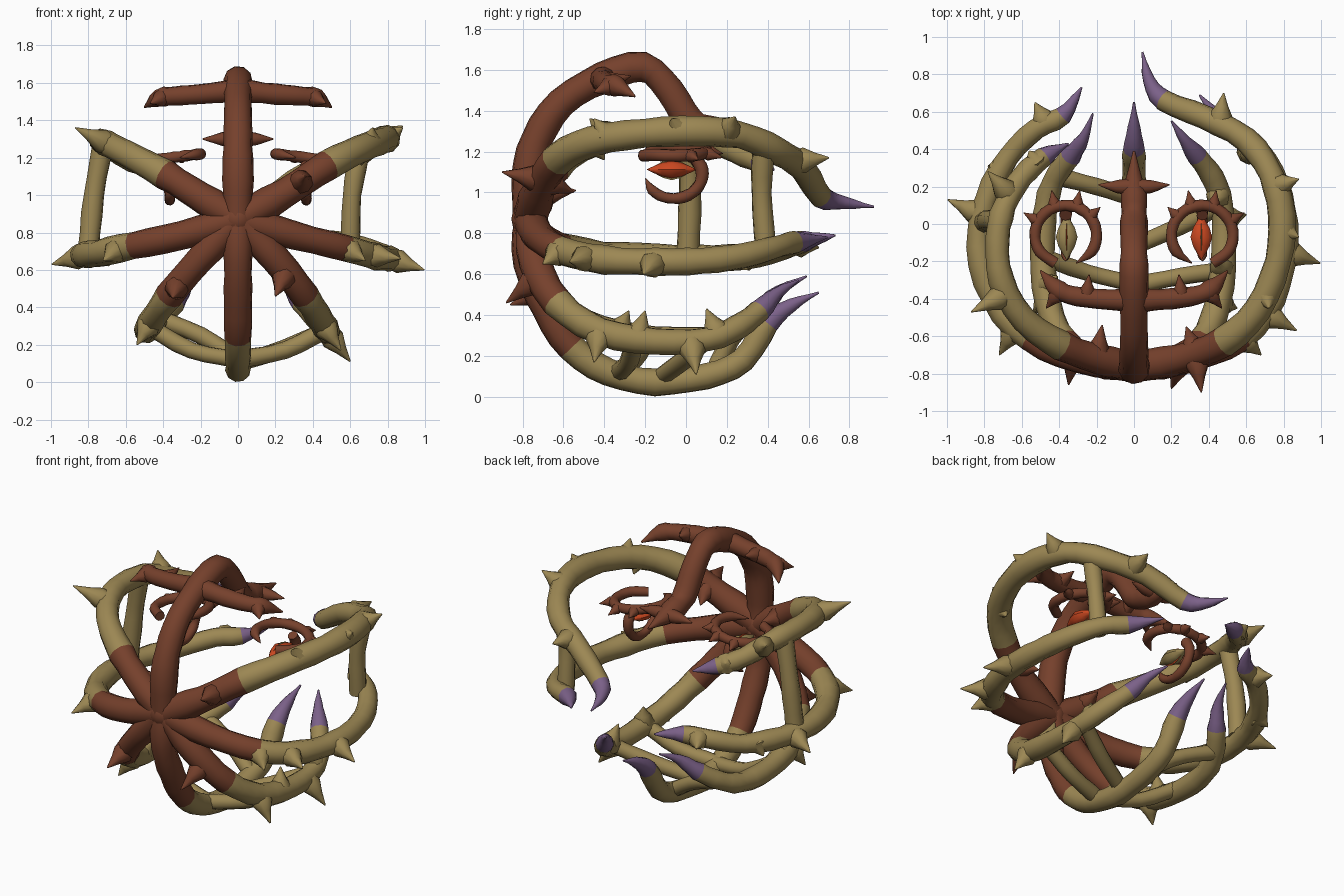
import bpy, bmesh, math, random
from mathutils import Vector as V

random.seed(4)
cube = bpy.data.objects.get("Cube")
if cube:
    bpy.data.objects.remove(cube)


def material(name, rgb):
    m = bpy.data.materials.new(name)
    m.use_nodes = True
    m.diffuse_color = (*rgb, 1)
    m.node_tree.nodes["Principled BSDF"].inputs["Base Color"].default_value = (*rgb, 1)
    return m


BARK, TAN, PURPLE, ORANGE = 0, 1, 2, 3
MATS = [material("red brown bark", (0.18, 0.052, 0.025)),
        material("tan wood", (0.335, 0.245, 0.088)),
        material("purple tip", (0.2, 0.12, 0.25)),
        material("orange eye", (0.6, 0.065, 0.015))]


def smooth_path(pts, n=3):
    """Catmull-Rom samples as (point, control index)."""
    p = [V(q) for q in pts]
    p = [2 * p[0] - p[1]] + p + [2 * p[-1] - p[-2]]
    out = []
    for i in range(1, len(p) - 2):
        a, b, c, d = p[i - 1:i + 3]
        for k in range(n):
            t = k / n
            out.append((0.5 * (2 * b + (c - a) * t + (2 * a - 5 * b + 4 * c - d) * t * t
                               + (3 * b - a - 3 * c + d) * t ** 3), i - 1 + t))
    return out + [(p[-2], len(pts) - 1)]


def add_tube(bm, samples, radius, colour, sides=10):
    """Skin a path; radius and colour are functions of the control index."""
    rings, side = [], None
    for i, (p, u) in enumerate(samples):
        d = (samples[min(i + 1, len(samples) - 1)][0] - samples[max(i - 1, 0)][0]).normalized()
        if side is None:
            side = d.orthogonal()
        side = (side - d * side.dot(d)).normalized()
        other = d.cross(side)
        r = radius(u)
        rings.append([bm.verts.new(p + r * (side * math.cos(a) + other * math.sin(a)))
                      for a in (math.tau * k / sides for k in range(sides))])
    for i in range(len(rings) - 1):
        for k in range(sides):
            j = (k + 1) % sides
            f = bm.faces.new((rings[i][k], rings[i][j], rings[i + 1][j], rings[i + 1][k]))
            f.material_index = colour(samples[i][1])
    for ring, u in ((rings[0][::-1], 0), (rings[-1], samples[-1][1])):
        bm.faces.new(ring).material_index = colour(u)


def add_thorn(bm, samples, tip, width, colour):
    """Flared cone growing out of the nearest place on a path."""
    tip = V(tip)
    base, u = min(samples, key=lambda s: (s[0] - tip).length)
    shape = {0: 0.8, 0.28: 0.92, 0.6: 0.48, 1: 0.05}
    add_tube(bm, [(base.lerp(tip, t), t) for t in shape],
             lambda t: width * shape[t], lambda _: colour(u), 9)


def finish(name, bm):
    bmesh.ops.recalc_face_normals(bm, faces=bm.faces)
    me = bpy.data.meshes.new(name)
    bm.to_mesh(me)
    bm.free()
    for m in MATS:
        me.materials.append(m)
    ob = bpy.data.objects.new(name, me)
    bpy.context.collection.objects.link(ob)
    bpy.ops.object.select_all(action='DESELECT')
    bpy.context.view_layer.objects.active = ob
    ob.select_set(True)
    bpy.ops.object.shade_smooth_by_angle(angle=math.radians(50))


def branch(name, pts, r0, r1, bark_to, purple_from=99, thorns=(), width=0.07, point=True):
    """Tapering limb: bark, then tan, then a purple claw, with thorns."""
    last = len(pts) - 1
    start = min(purple_from, last - 1)

    def radius(u):
        r = r0 + (r1 - r0) * min(u / start, 1)
        if point and u > start:
            r *= max(0.06, 1 - (u - start) / (last - start)) ** 0.85
        return r * random.uniform(0.94, 1.07)

    def colour(u):
        return BARK if u < bark_to else PURPLE if u >= purple_from else TAN

    bm = bmesh.new()
    path = smooth_path(pts)
    add_tube(bm, path, radius, colour)
    for tip in thorns:
        add_thorn(bm, path, tip, width, colour)
    finish(name, bm)


HUB = (0, -0.765, 0.87)

# Hub where all the limbs meet
bm = bmesh.new()
bmesh.ops.create_uvsphere(bm, u_segments=12, v_segments=8, radius=0.09)
bmesh.ops.translate(bm, verts=bm.verts, vec=HUB)
finish("hub", bm)

# Crest limb over the top, and the keel limb underneath
branch("crest_limb", [(0, -0.75, 0.74), (0, -0.77, 0.9), (0, -0.77, 1.08), (0, -0.73, 1.26), (0, -0.61, 1.44),
                      (0, -0.41, 1.56), (0, -0.21, 1.615), (0, -0.08, 1.5), (0, 0.02, 1.35), (0, 0.16, 1.3),
                      (0, 0.39, 1.28)],
       0.085, 0.068, 99)
branch("keel_limb", [HUB, (0, -0.77, 0.65), (0, -0.68, 0.43), (0, -0.56, 0.24), (0, -0.38, 0.12), (0, -0.15, 0.07),
                     (0, 0.1, 0.1), (0, 0.28, 0.18), (0, 0.4, 0.36), (0, 0.52, 0.45), (0, 0.65, 0.51)],
       0.078, 0.06, 3, 8)

# Upper limbs: the left one is longer
branch("left_upper_limb", [HUB, (0.25, -0.72, 1.01), (0.48, -0.63, 1.16), (0.66, -0.46, 1.25), (0.77, -0.2, 1.29),
                           (0.79, 0.05, 1.3), (0.73, 0.27, 1.28), (0.6, 0.45, 1.2), (0.38, 0.57, 1.12),
                           (0.16, 0.66, 0.98), (0.08, 0.77, 0.95), (0.045, 0.92, 0.93)],
       0.085, 0.06, 2, 9,
       [(0.48, 0.7, 1.17), (0.88, 0.24, 1.37), (0.88, -0.07, 1.36), (0.72, -0.45, 1.36),
        (0.36, -0.9, 1.1), (0.28, -0.55, 1.0), (0.66, -0.4, 1.16)])
branch("right_upper_limb", [HUB, (-0.2, -0.72, 0.99), (-0.39, -0.65, 1.11), (-0.59, -0.51, 1.22), (-0.71, -0.3, 1.28),
                            (-0.73, -0.08, 1.29), (-0.69, 0.1, 1.27), (-0.6, 0.25, 1.2), (-0.48, 0.36, 1.15),
                            (-0.35, 0.43, 1.11)],
       0.085, 0.055, 2, 8,
       [(-0.87, -0.47, 1.36), (-0.78, 0.28, 1.33), (-0.17, -0.54, 1.01), (-0.56, 0.39, 1.2)])

# Middle limbs
branch("left_middle_limb", [HUB, (0.3, -0.72, 0.785), (0.58, -0.61, 0.715), (0.74, -0.4, 0.67), (0.81, -0.15, 0.66),
                            (0.8, 0.08, 0.665), (0.74, 0.28, 0.69), (0.62, 0.45, 0.735), (0.49, 0.53, 0.755),
                            (0.35, 0.69, 0.78)],
       0.08, 0.054, 2, 8,
       [(0.995, -0.21, 0.6), (0.87, -0.57, 0.66), (0.68, -0.7, 0.65)])
branch("right_middle_limb", [HUB, (-0.3, -0.72, 0.785), (-0.56, -0.61, 0.73), (-0.75, -0.4, 0.69), (-0.83, -0.12, 0.68),
                             (-0.79, 0.13, 0.68), (-0.67, 0.36, 0.69), (-0.52, 0.51, 0.74), (-0.38, 0.58, 0.76),
                             (-0.28, 0.73, 0.79)],
       0.08, 0.054, 2, 8,
       [(-0.995, 0.13, 0.63), (-0.72, -0.7, 0.65), (-0.53, 0.65, 0.73), (-0.78, 0.31, 0.62)])

# Lower limbs
branch("left_lower_limb", [HUB, (0.2, -0.74, 0.66), (0.36, -0.63, 0.46), (0.45, -0.42, 0.32), (0.48, -0.15, 0.27),
                           (0.47, 0.1, 0.28), (0.42, 0.25, 0.34), (0.34, 0.36, 0.42), (0.27, 0.45, 0.51), (0.2, 0.55, 0.57)],
       0.08, 0.056, 2, 7,
       [(0.6, 0.05, 0.11), (0.55, -0.45, 0.17), (0.45, -0.2, 0.42), (0.42, 0.1, 0.43), (0.2, -0.88, 0.46)])
branch("right_lower_limb", [HUB, (-0.2, -0.74, 0.66), (-0.37, -0.63, 0.46), (-0.46, -0.42, 0.33), (-0.49, -0.15, 0.28),
                            (-0.47, 0.1, 0.285), (-0.42, 0.25, 0.34), (-0.34, 0.36, 0.42), (-0.27, 0.46, 0.52),
                            (-0.22, 0.59, 0.59)],
       0.08, 0.056, 2, 7,
       [(-0.54, -0.47, 0.2), (-0.35, -0.86, 0.45), (-0.41, -0.28, 0.42), (-0.41, -0.55, 0.38)])

# Struts between the upper and middle limbs, ties from the lower limbs to the keel
for name, r, pts in (
        ("left_strut", 0.052, [(0.65, 0.38, 1.23), (0.61, 0.37, 1.0), (0.6, 0.39, 0.72)]),
        ("right_strut", 0.056, [(-0.72, 0.01, 1.28), (-0.77, 0.02, 1.0), (-0.8, 0.01, 0.7)]),
        ("left_front_tie", 0.046, [(0.47, -0.25, 0.28), (0.25, -0.28, 0.17), (0, -0.33, 0.12)]),
        ("left_rear_tie", 0.046, [(0.47, 0.1, 0.28), (0.25, -0.01, 0.18), (0, -0.12, 0.1)]),
        ("right_front_tie", 0.046, [(-0.48, -0.18, 0.3), (-0.25, -0.26, 0.17), (0, -0.32, 0.12)]),
        ("right_rear_tie", 0.046, [(-0.43, 0.26, 0.34), (-0.2, 0.2, 0.25), (0, 0.14, 0.12)])):
    branch(name, pts, r, r, 0, point=False)

for s, side in ((1, "left"), (-1, "right")):
    def flip(pts):
        return [(s * x, y, z) for x, y, z in pts]

    # Horned brow and small crest spike
    branch(side + "_brow", flip([(0, -0.41, 1.56), (0.2, -0.4, 1.54), (0.34, -0.38, 1.53), (0.42, -0.34, 1.52),
                                 (0.5, -0.25, 1.47)]),
           0.06, 0.05, 99, thorns=flip([(0.47, -0.45, 1.49), (0.24, -0.27, 1.57)]), width=0.05)
    branch(side + "_crest_spike", flip([(0, 0.2, 1.3), (0.09, 0.2, 1.3), (0.19, 0.21, 1.3)]), 0.045, 0.035, 99)

    # Thorny ring around the eye, open at the front, and the curved lid below
    arc = [math.radians(a) for a in range(-65, 246, 31)]
    ring = [(0.365 + 0.165 * math.cos(a), -0.06 + 0.16 * math.sin(a), 1.2 - 0.02 * math.cos(a)) for a in arc]
    ring[0], ring[-1] = (0.42, -0.21, 1.18), (0.31, -0.21, 1.2)
    branch(side + "_eye_ring", flip(ring), 0.03, 0.03, 99,
           thorns=flip([(0.29, 0.18, 1.19), (0.44, 0.18, 1.17), (0.18, 0.09, 1.22), (0.59, 0.06, 1.16)]), width=0.035)
    lid = [math.radians(a) for a in range(40, -171, -30)]
    branch(side + "_lower_lid", flip([(0.365, -0.06 + 0.14 * math.cos(a), 1.09 + 0.12 * math.sin(a)) for a in lid]),
           0.032, 0.025, 99)

    # Spindle eye with a thin slit in the opposite colour
    iris, slit = (ORANGE, TAN) if s > 0 else (TAN, ORANGE)
    bm = bmesh.new()
    for length, wide, tall, colour in ((0.12, 0.058, 0.044, iris), (0.11, 0.008, 0.052, slit)):
        old = set(bm.verts)
        add_tube(bm, [(V((0, t * length, 0)), t) for t in (-1, -0.75, -0.4, 0, 0.4, 0.75, 1)],
                 lambda t: max(0.04, 1 - abs(t) ** 1.6), lambda _: colour, 8)
        for v in set(bm.verts) - old:
            v.co = V((s * 0.36 + v.co.x * wide, -0.07 + v.co.y, 1.112 + v.co.z * tall))
    finish(side + "_eye", bm)
